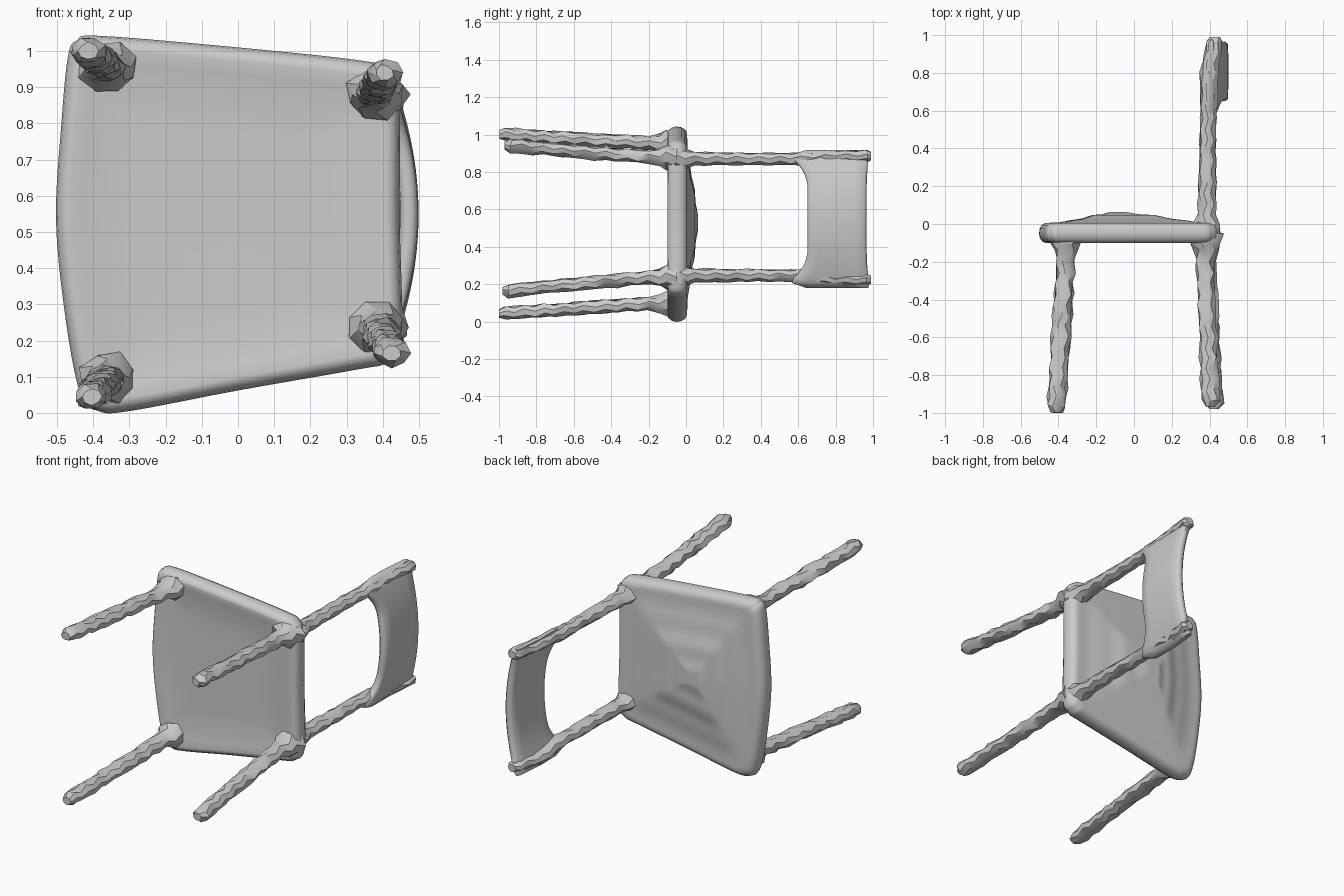
import bpy, bmesh, math, random
from mathutils import Vector

if "Cube" in bpy.data.objects:
    bpy.data.objects.remove(bpy.data.objects["Cube"])

random.seed(4)
grey = bpy.data.materials.new("plain_grey")
grey.diffuse_color = (0.6, 0.6, 0.6, 1)
grey.use_nodes = True
grey.node_tree.nodes["Principled BSDF"].inputs["Base Color"].default_value = grey.diffuse_color


def skin(name, rings, angle=40):
    """Join closed rings of points into a capped, smooth-shaded object."""
    bm = bmesh.new()
    loops = [[bm.verts.new(p) for p in ring] for ring in rings]
    for a, b in zip(loops, loops[1:]):
        n = len(a)
        for i in range(n):
            bm.faces.new((a[i], a[(i + 1) % n], b[(i + 1) % n], b[i]))
    bm.faces.new(loops[0])
    bm.faces.new(loops[-1][::-1])
    bmesh.ops.recalc_face_normals(bm, faces=bm.faces)
    me = bpy.data.meshes.new(name)
    bm.to_mesh(me)
    bm.free()
    me.materials.append(grey)
    ob = bpy.data.objects.new(name, me)
    bpy.context.collection.objects.link(ob)
    bpy.ops.object.select_all(action='DESELECT')
    bpy.context.view_layer.objects.active = ob
    ob.select_set(True)
    bpy.ops.object.shade_smooth_by_angle(angle=math.radians(angle))
    return ob


def smooth_loop(pts, steps):
    """Closed Catmull-Rom curve through the points."""
    n, out = len(pts), []
    for i in range(n):
        a, b, c, d = (Vector(pts[(i + k) % n]) for k in (-1, 0, 1, 2))
        for s in range(steps):
            t = s / steps
            out.append(0.5 * (2 * b + (c - a) * t + (2 * a - 5 * b + 4 * c - d) * t * t
                              + (3 * b - a - 3 * c + d) * t ** 3))
    return out


# Seat: tapered rounded outline in x-z, padded top with faint concentric ripples
outline = smooth_loop([(-0.47, 0.985), (-0.445, 1.03), (-0.38, 1.042), (0, 1.01), (0.33, 0.975),
                       (0.415, 0.95), (0.445, 0.87), (0.447, 0.53), (0.452, 0.21), (0.41, 0.14),
                       (0.33, 0.12), (0, 0.062), (-0.3, 0.005), (-0.385, 0.005), (-0.435, 0.05),
                       (-0.475, 0.25), (-0.503, 0.53), (-0.488, 0.8)], 5)
profile = [(0.02, -0.088), (0.5, -0.088), (0.85, -0.09), (0.92, -0.1), (0.96, -0.095),
           (0.99, -0.075), (1, -0.05), (0.992, -0.025), (0.97, -0.005), (0.93, 0.006)]
for k in range(1, 23):
    s = 0.93 - 0.91 * k / 22
    dome = 0.5 + 0.5 * math.cos(math.pi * s / 0.93)
    profile.append((s, 0.006 + 0.055 * dome + 0.004 * math.sin(s * 22) * (1 - s)))
edge_centre, dome_centre = Vector((-0.02, 0.53)), Vector((-0.1, 0.53))
rings = []
for s, y in profile:
    c = dome_centre.lerp(edge_centre, s)
    rings.append([(c.x + (p.x - c.x) * s, y, c.y + (p.y - c.y) * s) for p in outline])
skin("seat", rings, 60)


def rod(name, keys, sides=8, rough=0.006):
    """Uneven carved rod along y; keys are (y, x, z, half width x, half width z)."""
    rings = []
    for a, b in zip(keys, keys[1:] + [None]):
        n = max(1, round(abs(b[0] - a[0]) / 0.055)) if b else 1
        for k in range(n):
            y, x, z, rx, rz = (p + (q - p) * k / n for p, q in zip(a, b or a))
            ring = []
            for i in range(sides):
                t = math.tau * (i + 0.5 * (len(rings) % 2)) / sides
                j = 1 + random.uniform(-rough, rough) / 0.04
                ring.append((x + rx * j * math.cos(t),
                             y + (random.uniform(-0.008, 0.008) if b else 0),
                             z + rz * j * math.sin(t)))
            rings.append(ring)
    skin(name, rings, 32)


# Four splayed legs, flared where they meet the seat
for name, root, tip, end in [("front_leg_upper", (-0.36, 0.955), (-0.415, 1.0), -0.997),
                             ("front_leg_lower", (-0.36, 0.095), (-0.405, 0.045), -1.0),
                             ("rear_leg_upper", (0.38, 0.88), (0.405, 0.94), -0.97),
                             ("rear_leg_lower", (0.385, 0.235), (0.425, 0.165), -0.98)]:
    rod(name, [(-0.05, *root, 0.085, 0.075), (-0.1, *root, 0.078, 0.07),
               (-0.14, *root, 0.058, 0.047), (-0.2, *root, 0.05, 0.038),
               (-0.6, *(r + (t - r) * 0.5 for r, t in zip(root, tip)), 0.05, 0.036),
               (end + 0.035, *tip, 0.048, 0.037), (end, *tip, 0.027, 0.022)])

# Back posts rising from the rear corners of the seat
for name, z, top in [("back_post_upper", 0.87, 0.885), ("back_post_lower", 0.247, 0.225)]:
    rod(name, [(-0.09, 0.388, z, 0.05, 0.045), (-0.05, 0.388, z, 0.07, 0.06),
               (0.0, 0.385, z, 0.07, 0.055), (0.05, 0.385, z, 0.05, 0.038),
               (0.5, 0.392, z, 0.042, 0.033), (0.62, 0.395, z, 0.045, 0.037),
               (0.8, 0.398, top, 0.048, 0.033), (0.965, 0.425, top, 0.042, 0.032),
               (0.99, 0.43, top, 0.025, 0.022)], rough=0.004)

# Curved backrest panel swept between the posts, its lower edge filleted into them
rings = []
steps = 28
for k in range(steps + 1):
    u = -1 + 2 * k / steps
    z = 0.555 + 0.362 * u - 0.006 * (1 - u)
    cap = 0.55 if k in (0, steps) else 1
    low = 0.65 - 0.085 * min(1, max(0, (abs(u) - 0.4) / 0.48)) ** 2.5
    high = 0.965 + 0.02 * abs(u) ** 4
    if cap < 1:
        low, high = 0.64, 0.975
    bow = 0.395 + 0.078 * (1 - u * u)
    h = 0.026 * cap
    ring = []
    for f, w in [(0, -0.4), (0.04, -0.9), (0.2, -1), (0.5, -1), (0.8, -1), (0.96, -0.9), (1, -0.4),
                 (1, 0.4), (0.96, 0.9), (0.8, 1), (0.5, 1), (0.2, 1), (0.04, 0.9), (0, 0.4)]:
        lean = 0.03 * max(0, f - 0.5) * u * u
        ring.append((bow + w * h + lean, low + (high - low) * f, z))
    rings.append(ring)
skin("backrest", rings, 50)
